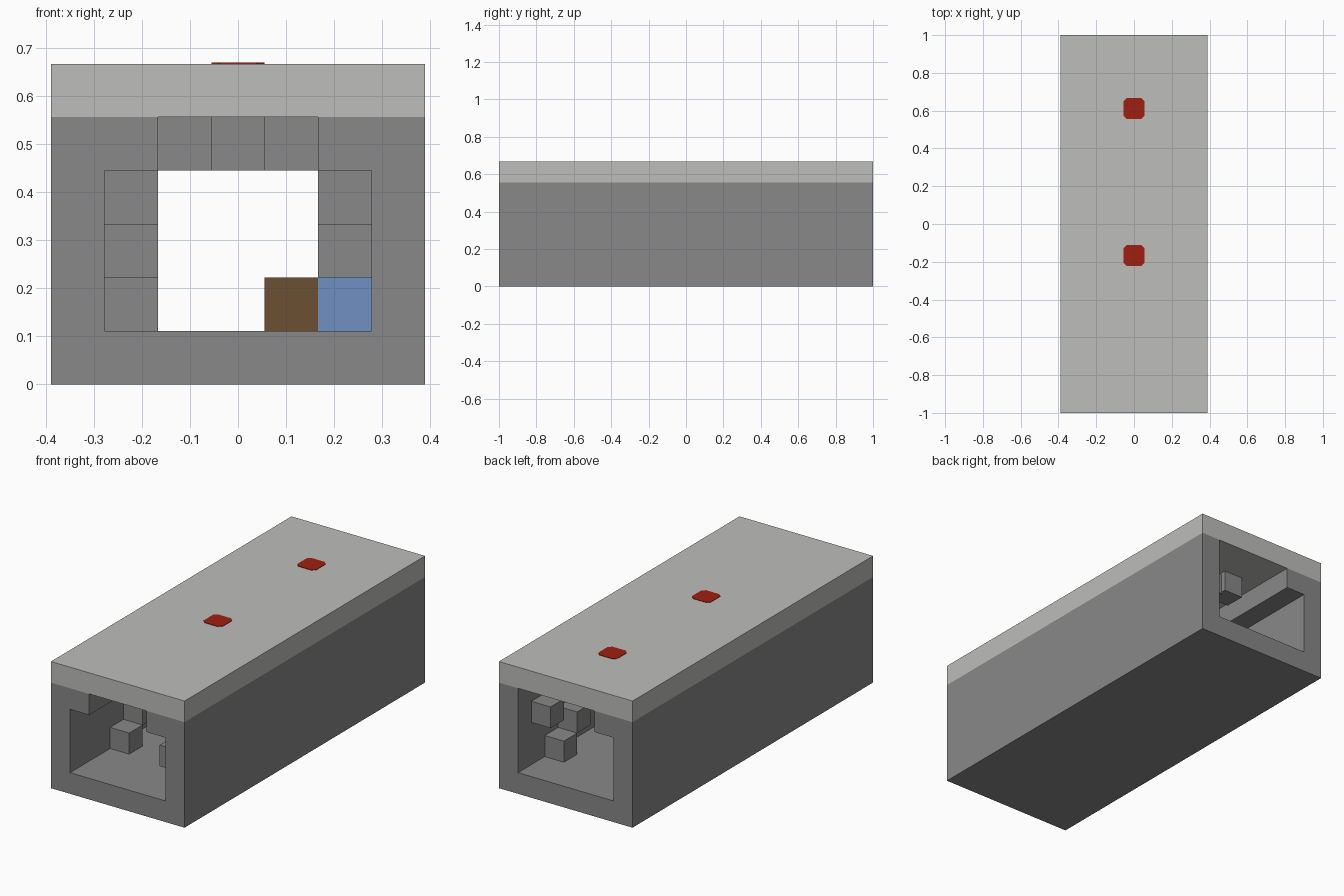
import bpy
import bmesh

if "Cube" in bpy.data.objects:
    bpy.data.objects.remove(bpy.data.objects["Cube"], do_unlink=True)

U = 1 / 9                      # one block
WIDE, LONG, HIGH = 7, 18, 6    # size in blocks


def material(name, rgb):
    m = bpy.data.materials.new(name)
    m.use_nodes = True
    m.diffuse_color = (*rgb, 1)
    bsdf = m.node_tree.nodes["Principled BSDF"]
    bsdf.inputs["Base Color"].default_value = (*rgb, 1)
    bsdf.inputs["Roughness"].default_value = 0.9
    return m


STONE = material("stone grey", (0.246, 0.246, 0.246))
PALE = material("pale roof grey", (0.509, 0.509, 0.497))
RED = material("red", (0.342, 0.014, 0.005))
BROWN = material("wood brown", (0.147, 0.082, 0.032))
BLUE = material("blue", (0.162, 0.279, 0.552))


def prism(name, outline, axis, start, end, mat):
    """Extrude an outline given in blocks along y or z."""
    def place(a, b, c):
        x, y, z = (a, c, b) if axis == "y" else (a, b, c)
        return ((x - WIDE / 2) * U, (y - LONG / 2) * U, z * U)

    bm = bmesh.new()
    face = bm.faces.new([bm.verts.new(place(a, b, start)) for a, b in outline])
    tip = [v for v in bmesh.ops.extrude_face_region(bm, geom=[face])["geom"]
           if isinstance(v, bmesh.types.BMVert)]
    step = (end - start) * U
    bmesh.ops.translate(bm, verts=tip, vec=(0, step, 0) if axis == "y" else (0, 0, step))
    bmesh.ops.recalc_face_normals(bm, faces=bm.faces)
    mesh = bpy.data.meshes.new(name)
    bm.to_mesh(mesh)
    bm.free()
    mesh.materials.append(mat)
    obj = bpy.data.objects.new(name, mesh)
    bpy.context.collection.objects.link(obj)
    return obj


def box(name, x, y, z, mat, w=1, d=1, h=1):
    outline = [(x, y), (x + w, y), (x + w, y + d), (x, y + d)]
    return prism(name, outline, "z", z, z + h, mat)


# Floor and walls as one channel, with a beam in one upper corner
channel = [(0, 0), (7, 0), (7, 5), (6, 5), (6, 1), (1, 1), (1, 4), (2, 4), (2, 5), (0, 5)]
prism("tunnel_walls", channel, "y", 0, LONG, STONE)
box("roof_slab", 0, 0, 5, PALE, WIDE, LONG, 1)

# Beam in the other corner stops before the back opening
box("corner_beam", 5, 0, 4, STONE, d=15)

# Single blocks climbing the sides and hanging from the roof
blocks = [
    ("right_step", 1, 3, 1), ("right_step", 1, 4, 2), ("right_step", 1, 5, 3),
    ("left_step", 5, 1, 2), ("left_step", 5, 11, 3), ("left_step", 5, 14, 2),
    ("left_step", 5, 15, 1), ("left_step", 5, 16, 3),
    ("roof_block", 2, 7, 4), ("roof_block", 4, 9, 4), ("roof_block", 3, 15, 4),
]
for name, x, y, z in blocks:
    box(name, x, y, z, STONE)

# Coloured blocks on the floor
box("wooden_block", 4, 7, 1, BROWN)
box("blue_block", 5, 7, 1, BLUE)

# Red roof marks with clipped corners
c = 0.15
for y in (7, 14):
    mark = [(3 + c, y), (4 - c, y), (4, y + c), (4, y + 1 - c),
            (4 - c, y + 1), (3 + c, y + 1), (3, y + 1 - c), (3, y + c)]
    prism("roof_mark", mark, "z", HIGH, HIGH + 0.02, RED)
